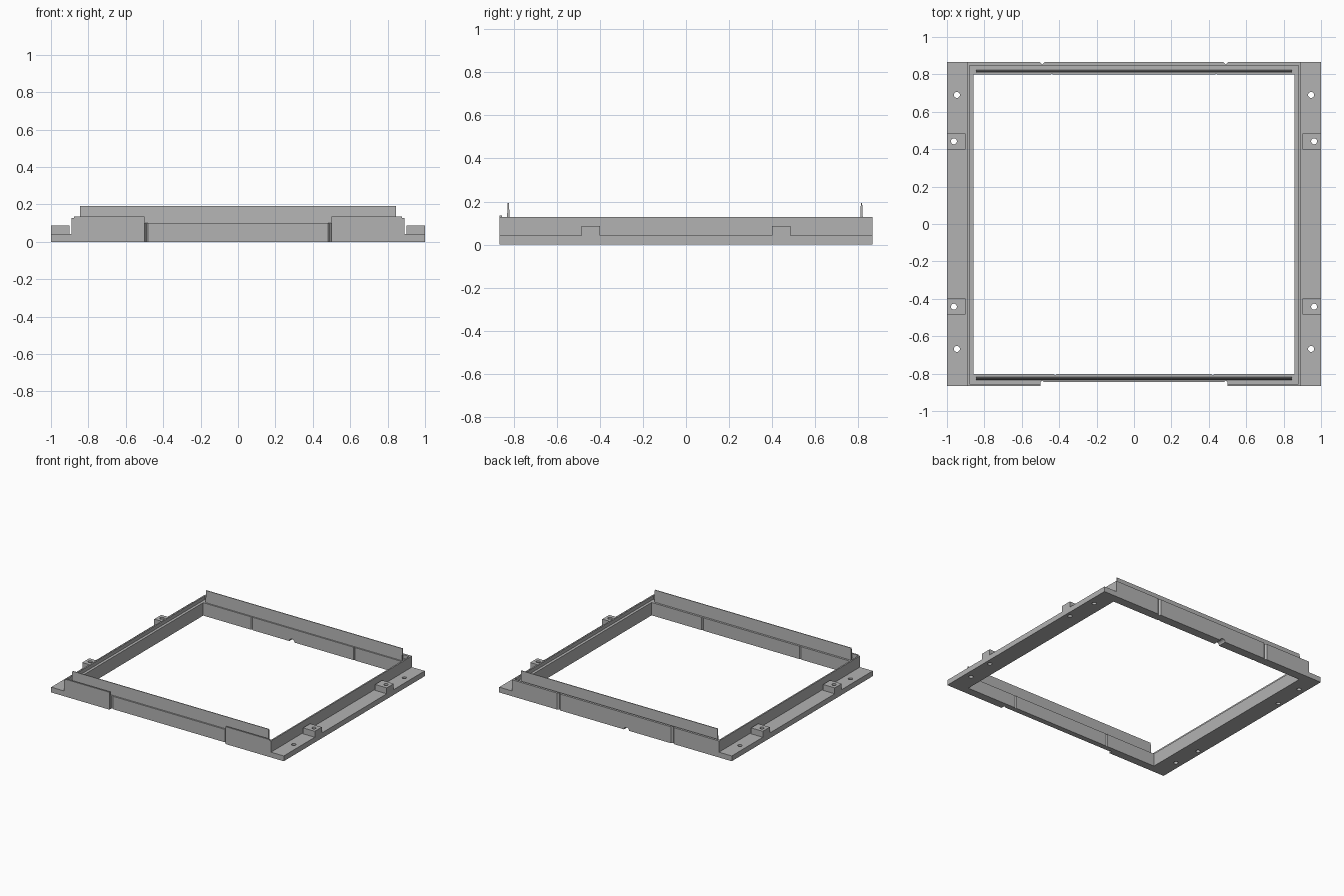
import bpy
import bmesh
import math
from mathutils import Matrix

old = bpy.data.objects.get("Cube")
if old:
    bpy.data.objects.remove(old, do_unlink=True)

grey = bpy.data.materials.new("plain grey")
grey.use_nodes = True
grey.diffuse_color = (0.45, 0.45, 0.45, 1)
grey.node_tree.nodes["Principled BSDF"].inputs["Base Color"].default_value = grey.diffuse_color


def finish(name, bm):
    bmesh.ops.recalc_face_normals(bm, faces=bm.faces)
    mesh = bpy.data.meshes.new(name)
    bm.to_mesh(mesh)
    bm.free()
    mesh.materials.append(grey)
    ob = bpy.data.objects.new(name, mesh)
    bpy.context.collection.objects.link(ob)
    return ob


def box(name, x0, x1, y0, y1, z0, z1):
    bm = bmesh.new()
    bmesh.ops.create_cube(bm, size=1)
    bmesh.ops.scale(bm, vec=(x1 - x0, y1 - y0, z1 - z0), verts=bm.verts)
    bmesh.ops.translate(bm, vec=((x0 + x1) / 2, (y0 + y1) / 2, (z0 + z1) / 2), verts=bm.verts)
    return finish(name, bm)


def rod(name, centre, radius, length, sides, axis="Z"):
    bm = bmesh.new()
    bmesh.ops.create_cone(bm, cap_ends=True, segments=sides, radius1=radius,
                          radius2=radius, depth=length)
    if axis == "Y":
        bmesh.ops.rotate(bm, matrix=Matrix.Rotation(math.pi / 2, 3, "X"), verts=bm.verts)
    bmesh.ops.translate(bm, vec=centre, verts=bm.verts)
    return finish(name, bm)


def cut(ob, cutters):
    """Subtract each cutter from the object, then discard it."""
    for cutter in cutters:
        mod = ob.modifiers.new("cut", "BOOLEAN")
        mod.operation = "DIFFERENCE"
        mod.solver = "EXACT"
        mod.object = cutter
        bpy.context.view_layer.update()
        graph = bpy.context.evaluated_depsgraph_get()
        mesh = bpy.data.meshes.new_from_object(ob.evaluated_get(graph))
        ob.modifiers.clear()
        ob.data = mesh
        bpy.data.objects.remove(cutter, do_unlink=True)


W, D = 0.89, 0.866           # half width and half depth of the frame
LEDGE, RIM = 0.1, 0.128      # heights of the inner ledge and outer rim

# Rectangular frame: opening, inner ledge, front recess and drain notch
frame = box("frame", -W, W, -D, D, 0, RIM)
cutters = [
    box("opening", -0.858, 0.858, -0.803, 0.798, -1, 1),
    box("ledge_space", -0.879, 0.879, -0.855, 0.848, LEDGE, 1),
    box("front_recess", -0.5, 0.5, -1, -0.845, -1, 1),
    box("front_low_rim", -0.5, 0.5, -1, -0.8, LEDGE, 1),
    rod("drain_notch", (-0.095, 0.83, 0), 0.022, 0.2, 12, "Y"),
]
# Narrow vertical grooves in the front and back bars
for s in (-1, 1):
    cutters += [
        rod("back_groove", (s * 0.49, D, 0.05), 0.013, 0.4, 4),
        rod("front_groove", (s * 0.49, -0.845, 0.05), 0.008, 0.4, 4),
        rod("inner_back_groove", (s * 0.44, 0.798, 0.05), 0.007, 0.4, 4),
        rod("inner_front_groove", (s * 0.42, -0.803, 0.05), 0.007, 0.4, 4),
    ]
cut(frame, cutters)

# Tapered upright fins on the front and back ledges
for name, y in (("front_fin", -0.826), ("back_fin", 0.816)):
    bm = bmesh.new()
    profile = [(-0.007, LEDGE), (0.007, LEDGE), (0.003, 0.193), (-0.003, 0.193)]
    face = bm.faces.new([bm.verts.new((-0.845, y + a, z)) for a, z in profile])
    ext = bmesh.ops.extrude_face_region(bm, geom=[face])
    moved = [v for v in ext["geom"] if isinstance(v, bmesh.types.BMVert)]
    bmesh.ops.translate(bm, vec=(1.69, 0, 0), verts=moved)
    finish(name, bm)

# Side flanges, mounting blocks and raised front corner lips
for side, s in (("left", 1), ("right", -1)):
    def side_box(name, x0, x1, *rest):
        a, b = sorted((s * x0, s * x1))
        return box(side + name, a, b, *rest)

    flange = side_box("_flange", W, 1, -D, D, 0, 0.041)
    cut(flange, [rod("screw_hole", (s * x, y, 0), 0.016, 0.4, 24)
                 for x, y in ((0.947, 0.69), (0.947, -0.668), (0.963, 0.442), (0.963, -0.442))])
    for end, t in (("_front", -1), ("_back", 1)):
        y = t * 0.442
        block = side_box(end + "_block", 0.9, 1, y - 0.043, y + 0.043, 0.041, 0.087)
        cut(block, [rod("block_hole", (s * 0.963, y, 0), 0.016, 0.4, 24)])
    side_box("_front_lip", 0.5, 0.878, -D, -0.855, RIM, 0.135)
